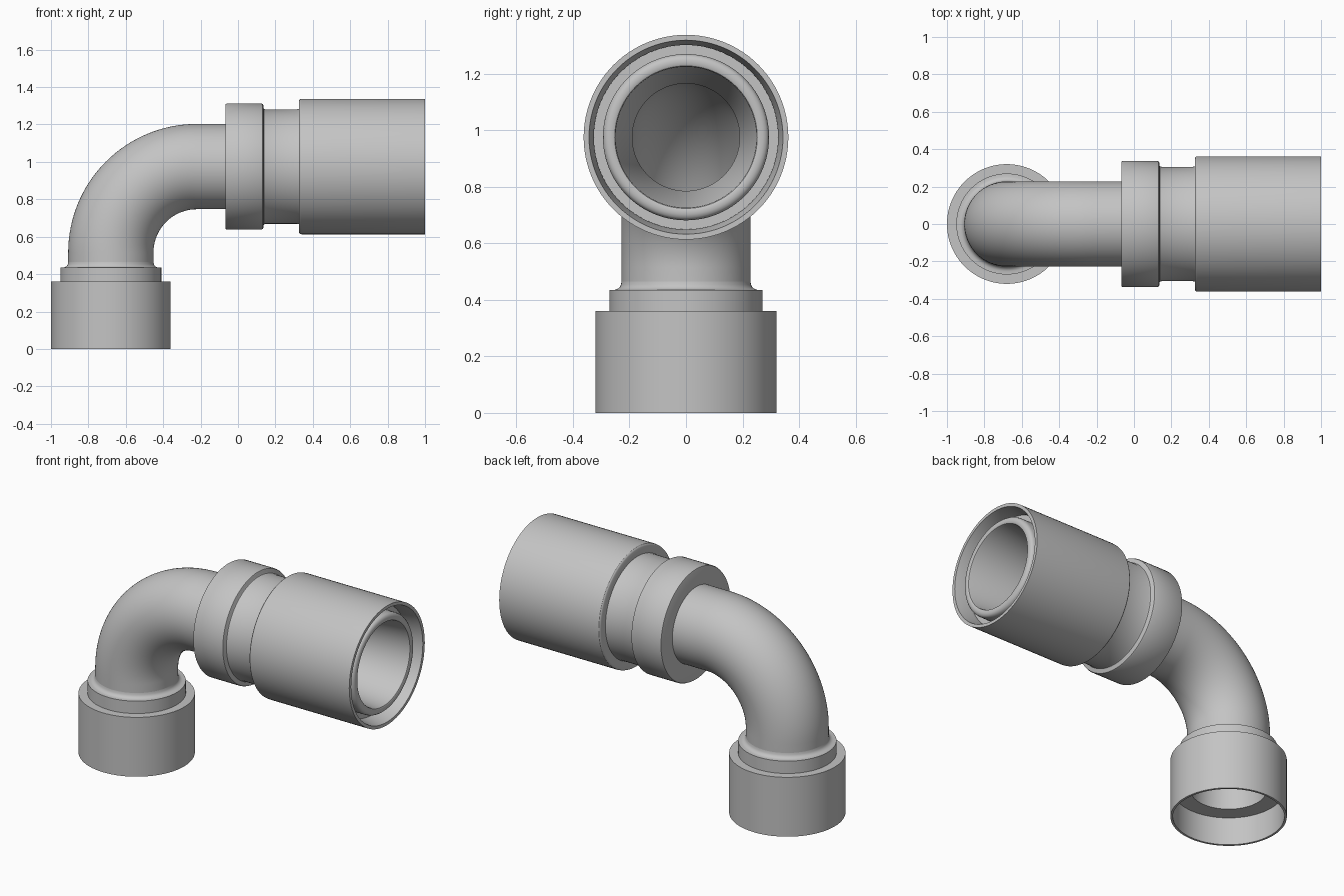
import bpy, bmesh, math
from mathutils import Vector

if "Cube" in bpy.data.objects:
    bpy.data.objects.remove(bpy.data.objects["Cube"])

SEGMENTS = 96
UP_X = -0.68       # axis of the upright end
SIDE_Z = 0.975     # axis of the sideways end
BEND = 0.46        # bend radius of the elbow
TUBE, BORE = 0.228, 0.19

grey = bpy.data.materials.new("plain grey")
grey.diffuse_color = (0.55, 0.55, 0.55, 1)
grey.use_nodes = True
grey.node_tree.nodes["Principled BSDF"].inputs["Base Color"].default_value = grey.diffuse_color


def ring_solid(name, rings):
    """Closed hollow body through rings (centre, axis direction, radius)."""
    bm = bmesh.new()
    rows = []
    for centre, axis, radius in rings:
        side = Vector((0, 1, 0))
        out = side.cross(axis)
        row = []
        for i in range(SEGMENTS):
            a = math.tau * i / SEGMENTS
            row.append(bm.verts.new(centre + radius * (math.cos(a) * out + math.sin(a) * side)))
        rows.append(row)
    for k, row in enumerate(rows):
        after = rows[(k + 1) % len(rows)]
        for i in range(SEGMENTS):
            j = (i + 1) % SEGMENTS
            bm.faces.new((row[i], row[j], after[j], after[i]))
    bmesh.ops.recalc_face_normals(bm, faces=bm.faces)
    mesh = bpy.data.meshes.new(name)
    bm.to_mesh(mesh)
    bm.free()
    mesh.materials.append(grey)
    obj = bpy.data.objects.new(name, mesh)
    bpy.context.collection.objects.link(obj)
    bpy.ops.object.select_all(action='DESELECT')
    obj.select_set(True)
    bpy.context.view_layer.objects.active = obj
    bpy.ops.object.shade_smooth_by_angle(angle=math.radians(32))
    return obj


def upright(name, profile):
    axis = Vector((0, 0, 1))
    return ring_solid(name, [(Vector((UP_X, 0, z)), axis, r) for z, r in profile])


def sideways(name, profile):
    axis = Vector((1, 0, 0))
    return ring_solid(name, [(Vector((x, 0, SIDE_Z)), axis, r) for x, r in profile])


# Lower socket with stepped collar and a fillet up to the tube
upright("lower_socket", [
    (0, 0.307), (0, 0.32), (0.36, 0.32), (0.36, 0.27), (0.435, 0.27),
    (0.435, 0.252), (0.438, 0.243), (0.444, 0.235), (0.453, 0.230), (0.465, TUBE),
    (0.465, BORE), (0.17, 0.21), (0.17, 0.307)])

# Elbow tube: straight, quarter bend, straight
bend_x, bend_z = UP_X + BEND, SIDE_Z - BEND
path = [(Vector((UP_X, 0, 0.465)), Vector((0, 0, 1)))]
for n in range(33):
    a = math.pi / 2 * n / 32
    path.append((Vector((bend_x - BEND * math.cos(a), 0, bend_z + BEND * math.sin(a))),
                 Vector((math.sin(a), 0, math.cos(a)))))
path.append((Vector((-0.065, 0, SIDE_Z)), Vector((1, 0, 0))))
ring_solid("elbow_tube", [(c, d, TUBE) for c, d in path]
           + [(c, d, BORE) for c, d in reversed(path)])

# Collar and neck behind the sleeve
sideways("collar_and_neck", [
    (-0.068, BORE), (-0.068, 0.329), (-0.066, 0.334), (-0.060, 0.337),
    (0.125, 0.337), (0.132, 0.334), (0.135, 0.328), (0.136, 0.314), (0.139, 0.309),
    (0.146, 0.306), (0.315, 0.306), (0.33, 0.309), (0.33, BORE)])

# Outer sleeve with rounded back edge and a bevelled open mouth
sideways("outer_sleeve", [
    (0.325, 0.300), (0.325, 0.350), (0.328, 0.357), (0.333, 0.361), (0.342, 0.362),
    (1.0, 0.362), (1.0, 0.343), (0.92, 0.326), (0.90, 0.326), (0.90, 0.300)])

# Inner liner with rounded lip and tapering bore
sideways("inner_liner", [
    (0.33, BORE), (0.33, 0.302), (0.90, 0.302), (0.90, 0.294), (0.955, 0.294),
    (0.968, 0.291), (0.976, 0.284), (0.98, 0.273), (0.98, 0.258), (0.977, 0.252),
    (0.97, 0.249)])
